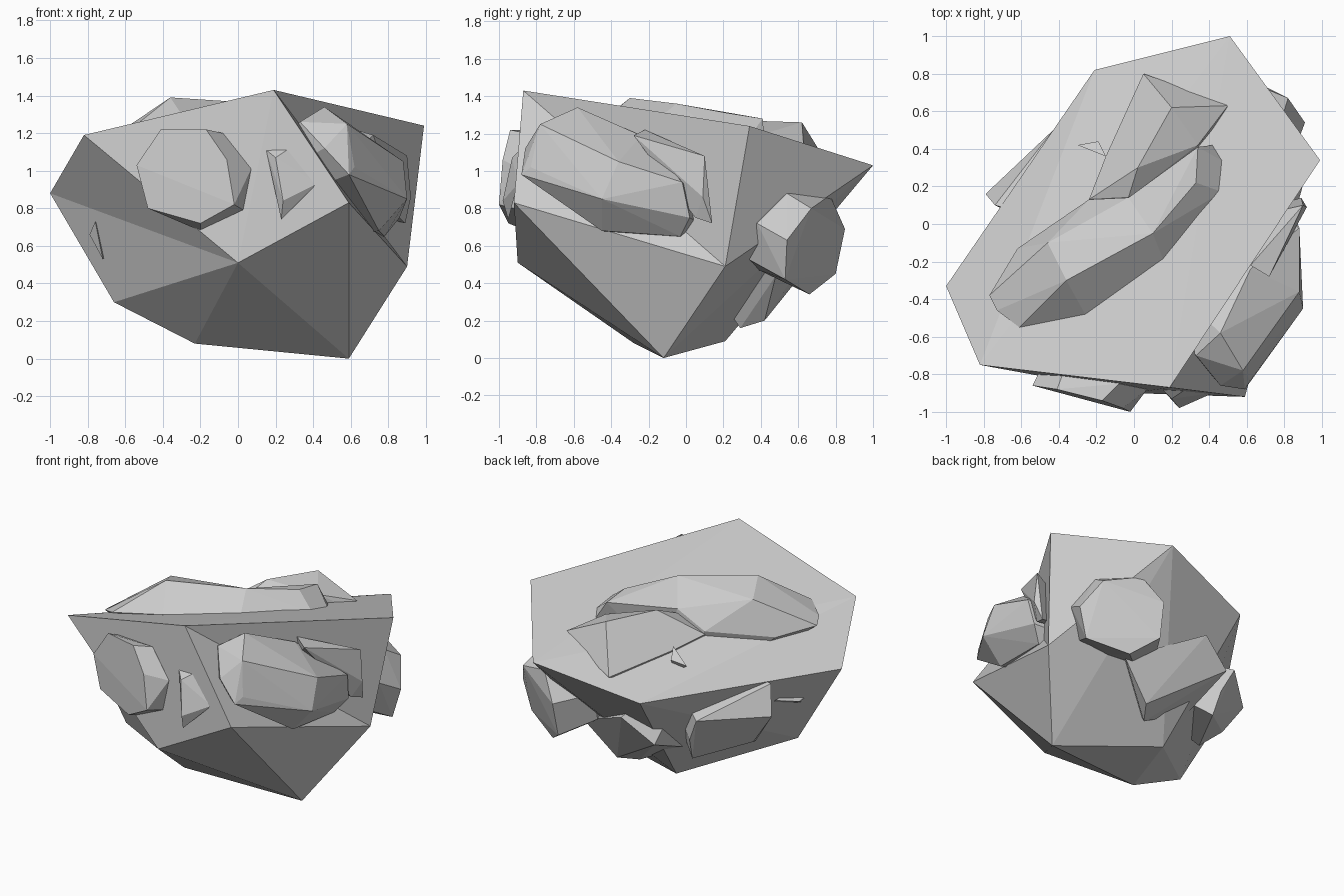
import bpy
import bmesh
from mathutils import Vector

default_cube = bpy.data.objects.get("Cube")
if default_cube:
    bpy.data.objects.remove(default_cube, do_unlink=True)

# One plain stone colour for the whole boulder
stone_grey = bpy.data.materials.new("stone_grey")
stone_grey.use_nodes = True
stone_colour = (.6, .6, .6, 1)
stone_grey.diffuse_color = stone_colour
principled = stone_grey.node_tree.nodes["Principled BSDF"]
principled.inputs["Base Color"].default_value = stone_colour
principled.inputs["Roughness"].default_value = .9

core_centre = Vector((0, 0, .75))


def nearest_vertex(shape, place):
    return min(shape.verts, key=lambda vert: (vert.co - Vector(place)).length)


def faceted_stone(name, corners, sink=0, valleys=()):
    """Wrap flat facets round the corners.

    sink roots the piece in the core; each valley is a pair of corners whose
    joining edge is turned to make a shallow hollow between its neighbours.
    """
    corners = [Vector(corner) for corner in corners]
    if sink:
        middle = sum(corners, Vector()) / len(corners)
        root = middle.lerp(core_centre, sink)
        corners += [root.lerp(root + corner - middle, .8) for corner in corners]
    shape = bmesh.new()
    for corner in corners:
        shape.verts.new(corner)
    result = bmesh.ops.convex_hull(shape, input=shape.verts)
    leftovers = set(result["geom_interior"]) | set(result["geom_unused"])
    loose = [item for item in leftovers if isinstance(item, bmesh.types.BMVert)]
    bmesh.ops.delete(shape, geom=loose, context="VERTS")
    for start, end in valleys:
        crest = shape.edges.get((nearest_vertex(shape, start), nearest_vertex(shape, end)))
        if crest:
            bmesh.ops.rotate_edges(shape, edges=[crest], use_ccw=True)
    # Merge nearly coplanar triangles into broad facets
    bmesh.ops.dissolve_limit(shape, angle_limit=.04, verts=shape.verts, edges=shape.edges)
    bmesh.ops.recalc_face_normals(shape, faces=shape.faces)
    mesh = bpy.data.meshes.new(name)
    shape.to_mesh(mesh)
    shape.free()
    mesh.materials.append(stone_grey)
    stone = bpy.data.objects.new(name, mesh)
    bpy.context.collection.objects.link(stone)
    return stone


# Main wedge-shaped boulder: upper rim, waist and underside, hollowed on both flanks
right_rim, left_rim = (-.82, -.75, 1.19), (.99, .34, 1.24)
right_waist, left_waist = (-.66, -.32, .3), (.59, -.92, .83)
upper_rim = [(-1, -.33, .88), right_rim, (.19, -.87, 1.43),
             left_rim, (.51, 1, 1.03), (-.21, .82, .86)]
waist = [left_waist, (.9, .21, .49), (0, -.9, .51), right_waist]
underside = [(.59, -.12, 0), (-.07, .21, .09), (-.23, -.28, .08)]
faceted_stone("boulder_core", upper_rim + waist + underside,
              valleys=[(left_rim, left_waist), (right_rim, right_waist)])

# Rounded slab on the front
front_cap = [(-.41, -.88, 1.22), (-.17, -.94, 1.22), (-.06, -.98, 1.06),
             (-.02, -1, .82), (-.2, -.95, .72), (-.48, -.87, .8), (-.54, -.86, 1.03)]
front_skirt = [(-.08, -.85, 1.2), (.07, -.88, 1.01), (.03, -.88, .79), (-.2, -.85, .68)]
faceted_stone("front_slab", front_cap + front_skirt, sink=.3)

# Thin chip beside the front slab
faceted_stone("front_chip", [(.15, -.88, 1.11), (.29, -.87, 1.13), (.2, -.93, 1.07),
                             (.24, -.98, .84), (.23, -.95, .74), (.42, -.9, .93)])

# Long outcrop on the left flank, with a fin at its rear end
flank_nose = [(.46, -.58, 1.34), (.33, -.7, 1.26), (.58, -.78, 1.25),
              (.62, -.83, 1.02), (.59, -.88, .98), (.46, -.86, 1.12)]
flank_side = [(.88, -.36, 1.05), (.9, -.45, .85), (.75, -.45, .68), (.62, -.24, 1.19),
              (.78, -.03, .65), (.86, .02, .75), (.88, -.02, .94)]
faceted_stone("left_outcrop", flank_nose + flank_side, sink=.4)
faceted_stone("left_outcrop_fin", [(.72, -.28, 1.19), (.62, -.22, 1.22), (.9, .1, 1.08),
                                   (.92, .09, .86), (.89, .14, .72), (.86, .05, .75),
                                   (.84, -.02, .94)], sink=.1)

# Rounded slab on the rear left corner
rear_cap = [(.58, .77, .87), (.46, .85, .69), (.45, .8, .45), (.59, .66, .34),
            (.85, .53, .42), (.91, .54, .63), (.82, .67, .8)]
rear_skirt = [(.85, .38, .72), (.74, .33, .53), (.55, .39, .47), (.78, .54, .88)]
faceted_stone("rear_slab", rear_cap + rear_skirt, sink=.3)

# Blocky outcrop low on the back
faceted_stone("rear_block", [(.16, .29, .16), (.25, .42, .2), (.48, .48, .44),
                             (0, .73, .67), (-.22, .67, .51), (-.2, .3, .35)], sink=.3)

# Outcrop and small chip on the right flank
faceted_stone("right_outcrop", [(-.79, .16, .67), (-.74, .1, .87), (-.35, .46, .5),
                                (-.43, .5, .67), (-.33, .4, .34),
                                (-.63, .14, .44), (-.55, 0, .37)], sink=.4)
faceted_stone("right_chip", [(-.79, -.15, .66), (-.76, -.45, .73), (-.79, -.4, .66),
                             (-.72, -.4, .53), (-.6, -.1, .6), (-.7, 0, .7)])

# Bent ridge across the top, made of two overlapping pieces
ridge_joint = [(.1, -.05, 1.36), (.16, -.2, 1.24), (-.03, .14, 1.23)]
ridge_tip = [(-.77, -.38, 1.11), (-.73, -.46, 1.14), (-.61, -.55, 1.19), (-.26, -.48, 1.24),
             (-.36, -.3, 1.39), (-.46, -.1, 1.32), (-.62, -.13, 1.08), (-.24, .13, 1.12)]
ridge_end = [(.33, .22, 1.31), (.47, .17, 1.2), (.48, .33, 1.17), (.42, .42, 1.15),
             (.34, .41, 1.28), (.2, .26, 1.24)]
faceted_stone("top_ridge_front", ridge_tip + ridge_joint, sink=.4)
faceted_stone("top_ridge_rear", ridge_end + ridge_joint, sink=.4)

# Shorter ridge behind it, and a loose chip
faceted_stone("top_rear_ridge", [(.05, .8, .97), (.25, .73, 1.02), (.2, .62, 1.26),
                                 (.5, .63, 1.12), (.46, .55, 1.1), (.02, .3, 1.27),
                                 (-.03, .14, 1.2), (-.24, .13, 1.1), (-.15, .36, 1.05),
                                 (.34, .42, 1.2)], sink=.3)
faceted_stone("top_chip", [(-.3, .42, 1), (-.19, .44, 1.02), (-.15, .36, 1.08), (-.17, .38, .9)])
